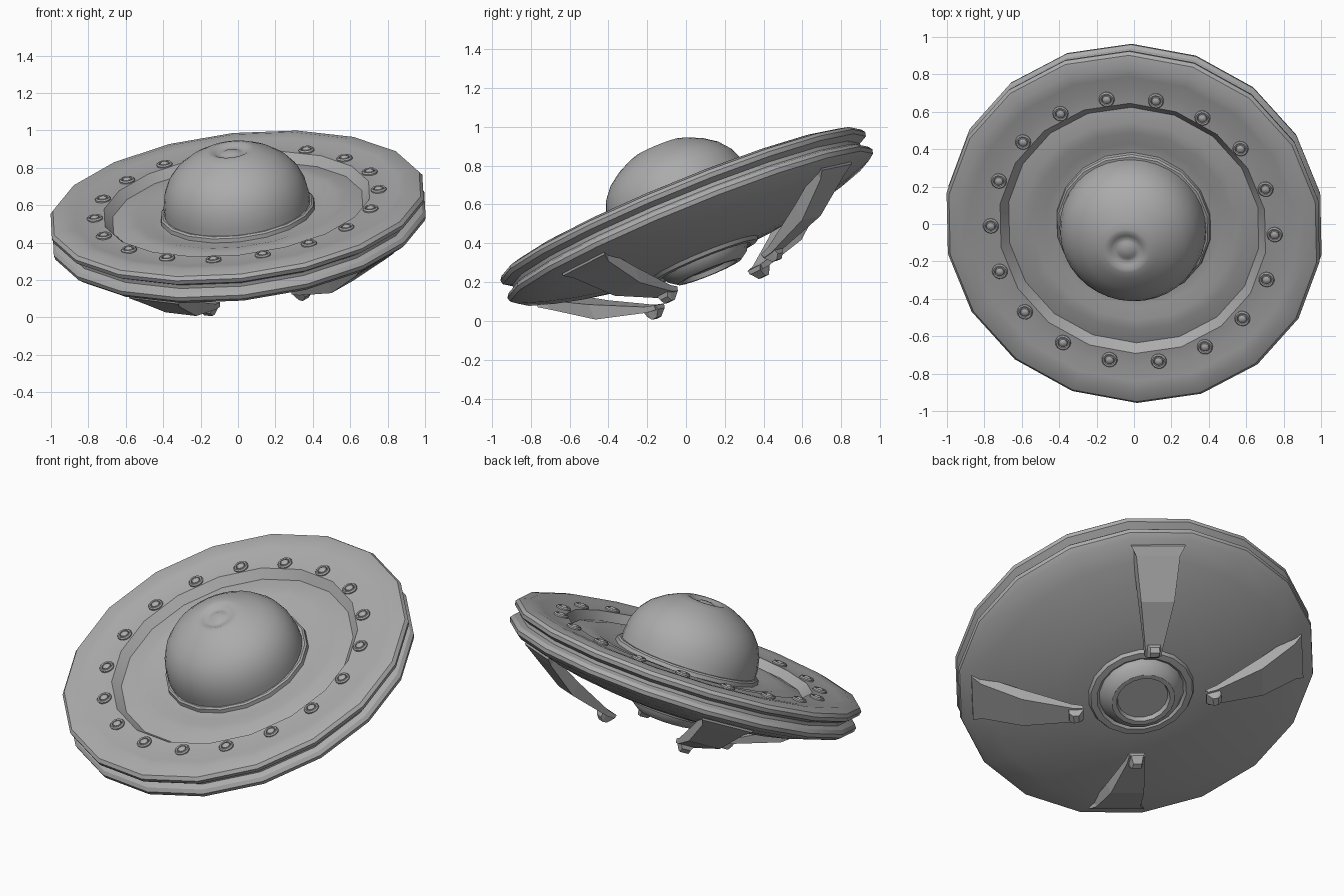
import bpy, bmesh, math
from mathutils import Vector, Matrix

if "Cube" in bpy.data.objects:
    bpy.data.objects.remove(bpy.data.objects["Cube"])

# Tilted frame shared by every part
NORMAL = Vector((-0.105, -0.377, 0.920)).normalized()
TILT = Matrix.Translation((0, 0, 0.55)) @ Vector((0, 0, 1)).rotation_difference(NORMAL).to_matrix().to_4x4()

# Dark grey metal
METAL = bpy.data.materials.new("dark_grey_metal")
METAL.diffuse_color = (0.41, 0.41, 0.41, 1)
METAL.use_nodes = True
METAL.node_tree.nodes["Principled BSDF"].inputs["Base Color"].default_value = METAL.diffuse_color


def finish(bm, name, local=Matrix(), smooth=30):
    bmesh.ops.remove_doubles(bm, verts=bm.verts, dist=1e-5)
    bmesh.ops.recalc_face_normals(bm, faces=bm.faces)
    mesh = bpy.data.meshes.new(name)
    bm.to_mesh(mesh)
    bm.free()
    mesh.materials.append(METAL)
    ob = bpy.data.objects.new(name, mesh)
    bpy.context.collection.objects.link(ob)
    ob.matrix_world = TILT @ local
    if smooth:
        bpy.ops.object.select_all(action='DESELECT')
        ob.select_set(True)
        bpy.context.view_layer.objects.active = ob
        bpy.ops.object.shade_smooth_by_angle(angle=math.radians(smooth))
    return ob


def lathe(name, profile, sides=18, phase=10, local=Matrix(), smooth=30):
    """Revolve (radius, height) points around the local z axis."""
    bm = bmesh.new()
    rings = []
    for r, z in profile:
        if r == 0:
            rings.append([bm.verts.new((0, 0, z))] * sides)
        else:
            angles = [math.radians(phase) + math.tau * i / sides for i in range(sides)]
            rings.append([bm.verts.new((r * math.cos(a), r * math.sin(a), z)) for a in angles])
    for a, b in zip(rings, rings[1:]):
        for i in range(sides):
            j = (i + 1) % sides
            corners = list(dict.fromkeys((a[i], a[j], b[j], b[i])))
            bm.faces.new(corners)
    return finish(bm, name, local, smooth)


def loft(name, sections, local):
    """Join rectangular (radius, bottom, top, half width bottom, half width top) sections."""
    bm = bmesh.new()
    rings = [[bm.verts.new(p) for p in ((r, -wb, b), (r, wb, b), (r, wt, t), (r, -wt, t))]
             for r, b, t, wb, wt in sections]
    for a, b in zip(rings, rings[1:]):
        for i in range(4):
            j = (i + 1) % 4
            bm.faces.new((a[i], a[j], b[j], b[i]))
    bm.faces.new(rings[0])
    bm.faces.new(rings[-1])
    return finish(bm, name, local, smooth=0)


# Saucer hull: grooved rim, stepped trench on top, shallow bowl underneath
lathe("saucer_hull", [
    (0, 0.012), (0.415, 0.012), (0.47, 0.014), (0.54, 0.032), (0.60, 0.032), (0.68, 0.015),
    (0.722, 0.062), (0.80, 0.060), (0.88, 0.073), (0.94, 0.080), (1.0, 0.064),
    (1.015, 0.045), (1.01, 0.022), (0.967, 0.0), (0.967, -0.02), (1.0, -0.032),
    (1.015, -0.052), (1.01, -0.075), (0.98, -0.098), (0.85, -0.142), (0.70, -0.182),
    (0.50, -0.220), (0.30, -0.245), (0, -0.245)])

# Collar and dome with a soft dimple on top
lathe("dome_collar", [(0.422, -0.01), (0.415, 0.034), (0.405, 0.042), (0.375, 0.042), (0.375, -0.01)])
lathe("dome", [
    (0.392, -0.01), (0.392, 0.08), (0.379, 0.155), (0.350, 0.222), (0.303, 0.280),
    (0.237, 0.327), (0.165, 0.362), (0.125, 0.375), (0.105, 0.376), (0.085, 0.366),
    (0.065, 0.358), (0.050, 0.361), (0.035, 0.369), (0, 0.374)],
    sides=36, phase=0, smooth=50, local=Matrix.Translation((0, -0.004, 0)))

# Engine nozzle below the hull
lathe("nozzle", [
    (0.305, -0.235), (0.29, -0.265), (0.255, -0.268), (0.24, -0.256), (0.228, -0.275),
    (0.218, -0.295), (0.178, -0.323), (0.152, -0.323), (0.143, -0.298), (0, -0.298)])

# Ring of raised lights
for k in range(18):
    spot = (Matrix.Translation((0, -0.010, 0.056)) @ Matrix.Rotation(math.radians(20 * k - 0.6), 4, 'Z')
            @ Matrix.Translation((0.763, 0, 0)))
    lathe(f"rim_light_{k + 1}", [
        (0.042, -0.005), (0.042, 0.012), (0.036, 0.020), (0.028, 0.018), (0.025, 0.010),
        (0.022, 0.018), (0.013, 0.024), (0, 0.026)], sides=14, local=spot)

# Four landing legs, each a tapered bent plate with a small foot
for k, angle in enumerate((-40, 59, 140, 239)):
    turn = Matrix.Rotation(math.radians(angle), 4, 'Z')
    loft(f"landing_leg_{k + 1}", [
        (0.935, -0.120, -0.08, 0.155, 0.155), (0.89, -0.155, -0.10, 0.125, 0.14),
        (0.68, -0.300, -0.215, 0.095, 0.105), (0.41, -0.378, -0.345, 0.05, 0.055),
        (0.355, -0.385, -0.360, 0.046, 0.048)], turn)
    loft(f"landing_foot_{k + 1}", [
        (0.430, -0.395, -0.365, 0.026, 0.043), (0.410, -0.420, -0.355, 0.026, 0.046),
        (0.380, -0.420, -0.355, 0.024, 0.046), (0.348, -0.385, -0.362, 0.035, 0.046)], turn)
